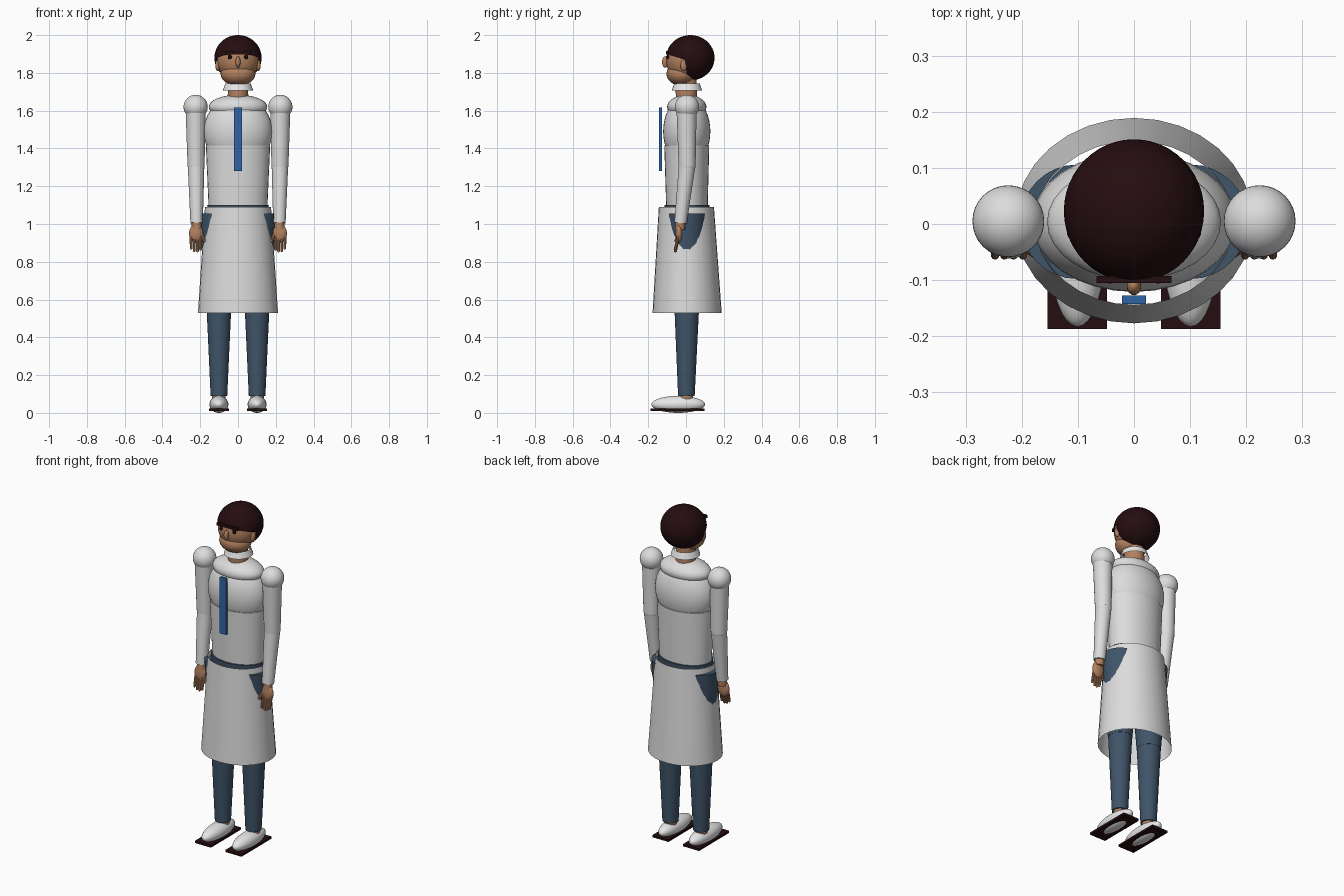
import bpy, bmesh
from mathutils import Vector, Matrix

cube = bpy.data.objects.get("Cube")
if cube:
    bpy.data.objects.remove(cube, do_unlink=True)


def material(name, rgb):
    m = bpy.data.materials.new(name)
    m.use_nodes = True
    m.diffuse_color = (*rgb, 1)
    bsdf = next(n for n in m.node_tree.nodes if n.type == "BSDF_PRINCIPLED")
    bsdf.inputs["Base Color"].default_value = (*rgb, 1)
    bsdf.inputs["Roughness"].default_value = 0.8
    return m


COAT = material("coat white", (0.72, 0.72, 0.72))
WHITE = material("bright white", (0.85, 0.85, 0.85))
DENIM = material("denim blue", (0.05, 0.09, 0.14))
TIE = material("tie blue", (0.03, 0.13, 0.38))
SKIN = material("skin", (0.45, 0.22, 0.115))
DARK = material("dark brown", (0.018, 0.004, 0.005))
BLACK = material("eye black", (0.004, 0.004, 0.005))


def finish(name, bm, mat, smooth=True):
    bmesh.ops.recalc_face_normals(bm, faces=bm.faces)
    mesh = bpy.data.meshes.new(name)
    bm.to_mesh(mesh)
    bm.free()
    mesh.materials.append(mat)
    ob = bpy.data.objects.new(name, mesh)
    bpy.context.collection.objects.link(ob)
    if smooth:
        bpy.ops.object.select_all(action="DESELECT")
        ob.select_set(True)
        bpy.context.view_layer.objects.active = ob
        bpy.ops.object.shade_smooth_by_angle(angle=0.6)
    return ob


def ball_mesh(centre, radii, seg=32, rings=20):
    bm = bmesh.new()
    bmesh.ops.create_uvsphere(bm, u_segments=seg, v_segments=rings, radius=1)
    bmesh.ops.scale(bm, vec=radii, verts=bm.verts)
    bmesh.ops.translate(bm, vec=centre, verts=bm.verts)
    return bm


def ball(name, centre, radii, mat, seg=32, rings=20):
    return finish(name, ball_mesh(centre, radii, seg, rings), mat)


def box(name, centre, size, mat):
    bm = bmesh.new()
    bmesh.ops.create_cube(bm, size=1)
    bmesh.ops.scale(bm, vec=size, verts=bm.verts)
    bmesh.ops.translate(bm, vec=centre, verts=bm.verts)
    return finish(name, bm, mat, False)


def tube(name, bottom, r_bottom, top, r_top, mat, caps=True, seg=32):
    """Elliptical frustum with horizontal ends; radii are (x, y) pairs."""
    bm = bmesh.new()
    bmesh.ops.create_cone(bm, cap_ends=caps, segments=seg, radius1=1, radius2=1, depth=2)
    for v in bm.verts:
        c, r = (top, r_top) if v.co.z > 0 else (bottom, r_bottom)
        v.co = Vector(c) + Vector((v.co.x * r[0], v.co.y * r[1], 0))
    return finish(name, bm, mat)


def rod(name, a, b, r1, r2, mat, seg=16):
    """Round tapered rod from a to b."""
    a, b = Vector(a), Vector(b)
    bm = bmesh.new()
    turn = (b - a).to_track_quat("Z", "Y").to_matrix().to_4x4()
    bmesh.ops.create_cone(bm, cap_ends=True, segments=seg, radius1=r1, radius2=r2,
                          depth=(b - a).length, matrix=Matrix.Translation((a + b) / 2) @ turn)
    return finish(name, bm, mat)


# Torso and coat
tube("pelvis", (0, 0.005, 0.97), (0.15, 0.11), (0, 0.005, 1.1), (0.163, 0.119), DENIM)
tube("waist", (0, 0.005, 1.095), (0.156, 0.11), (0, 0.004, 1.415), (0.17, 0.119), COAT)
ball("chest", (0, 0.004, 1.49), (0.182, 0.125, 0.188), COAT)
ball("shoulder_yoke", (0, 0.004, 1.62), (0.155, 0.104, 0.064), COAT)
tube("coat_skirt", (0, 0.006, 0.53), (0.212, 0.183), (0, 0.002, 1.09), (0.175, 0.146), COAT, caps=False)
box("necktie", (0, -0.135, 1.448), (0.042, 0.015, 0.335), TIE)

# Neck and collar
tube("neck", (0, 0.003, 1.65), (0.055, 0.057), (0, 0, 1.8), (0.052, 0.055), SKIN)
tube("collar", (0, 0.005, 1.708), (0.08, 0.08), (0, 0.005, 1.745), (0.067, 0.067), WHITE, caps=False)

# Head and face
ball("skull", (0, 0, 1.865), (0.111, 0.105, 0.112), SKIN)
ball("jaw", (0, -0.025, 1.795), (0.092, 0.078, 0.063), SKIN)
ball("nose", (0, -0.11, 1.858), (0.013, 0.017, 0.03), SKIN, 16, 10)

# Hair: a ball with the face opening cut out below the hairline
bm = ball_mesh((0, 0.023, 1.88), (0.125, 0.128, 0.12), 48, 32)
hairline, hairline_up = Vector((0, 0, 1.868)), Vector((0, 0.3, 1)).normalized()
nape, nape_back = Vector((0, -0.005, 1.868)), Vector((0, 1, 0.12)).normalized()
for point, normal in ((hairline, hairline_up), (nape, nape_back)):
    bmesh.ops.bisect_plane(bm, geom=bm.verts[:] + bm.edges[:] + bm.faces[:],
                           plane_co=point, plane_no=normal)
face_opening = []
for f in bm.faces:
    c = f.calc_center_median()
    if (c - hairline).dot(hairline_up) < 0 and (c - nape).dot(nape_back) < 0:
        face_opening.append(f)
bmesh.ops.delete(bm, geom=face_opening, context="FACES")
finish("hair", bm, DARK)
box("fringe", (0, -0.099, 1.907), (0.134, 0.012, 0.018), DARK)

for side, s in (("left", 1), ("right", -1)):
    ball(side + "_eye", (s * 0.043, -0.097, 1.884), (0.011, 0.009, 0.011), BLACK, 16, 10)
    ball(side + "_ear", (s * 0.108, -0.012, 1.84), (0.012, 0.018, 0.03), SKIN, 16, 10)

    # Arm
    shoulder, elbow, wrist = (s * 0.224, 0.003, 1.6), (s * 0.222, 0.006, 1.31), (s * 0.219, -0.029, 1.005)
    ball(side + "_shoulder", (s * 0.224, 0.005, 1.62), (0.064, 0.064, 0.064), COAT)
    rod(side + "_upper_arm", elbow, shoulder, 0.045, 0.053, COAT, 32)
    ball(side + "_elbow", elbow, (0.045, 0.045, 0.045), COAT)
    rod(side + "_forearm", wrist, elbow, 0.033, 0.044, COAT, 32)

    # Hand
    rod(side + "_wrist", (s * 0.219, -0.032, 0.97), (s * 0.219, -0.028, 1.02), 0.026, 0.026, SKIN)
    ball(side + "_palm", (s * 0.222, -0.037, 0.95), (0.037, 0.018, 0.05), SKIN, 24, 14)
    for i, tip in enumerate((0.866, 0.857, 0.859, 0.872)):
        x = 0.199 + i * 0.0165
        end = (s * (x - 0.001), -0.056, tip)
        rod(f"{side}_finger_{i + 1}", end, (s * x, -0.04, 0.935), 0.0075, 0.0085, SKIN, 10)
        ball(f"{side}_fingertip_{i + 1}", end, (0.0075,) * 3, SKIN, 10, 8)
    rod(side + "_thumb", (s * 0.178, -0.052, 0.912), (s * 0.2, -0.036, 0.96), 0.008, 0.011, SKIN, 10)
    ball(side + "_thumb_tip", (s * 0.178, -0.052, 0.912), (0.008,) * 3, SKIN, 10, 8)

    # Leg
    x = s * 0.101
    tube(side + "_thigh", (x, 0.004, 0.55), (0.066, 0.066), (x, 0.004, 1.055), (0.102, 0.102), DENIM)
    tube(side + "_shin", (x, 0.002, 0.09), (0.044, 0.044), (x, 0.004, 0.55), (0.065, 0.065), DENIM)
    tube(side + "_ankle", (x, 0.002, 0.04), (0.036, 0.036), (x, 0.002, 0.1), (0.036, 0.036), SKIN)

    # Shoe
    ball(side + "_shoe", (x, -0.041, 0.045), (0.05, 0.142, 0.045), WHITE)
    box(side + "_sole", (x, -0.045, 0.016), (0.106, 0.284, 0.013), DARK)
